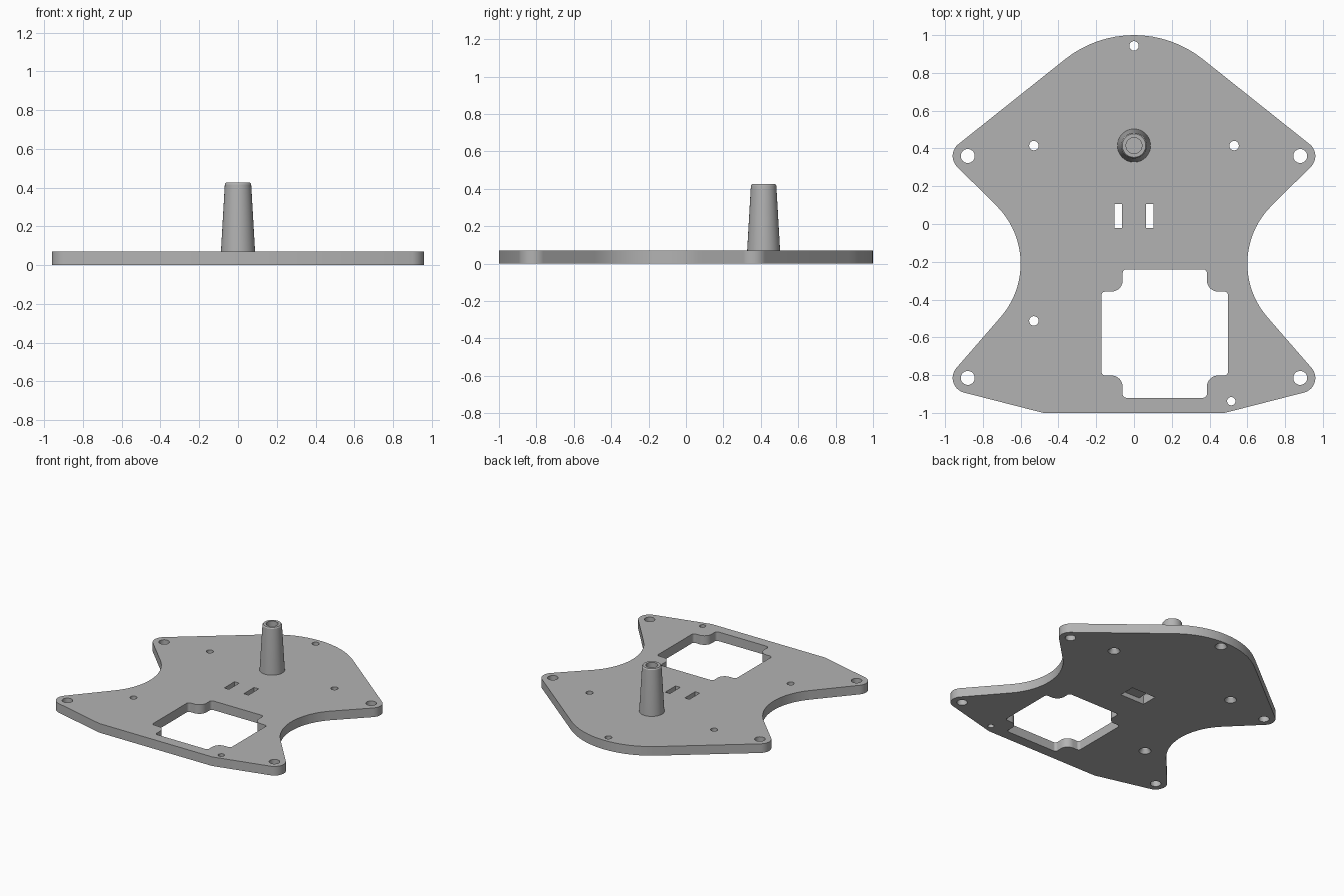
import bpy, bmesh, math
from mathutils import Vector

cube = bpy.data.objects.get("Cube")
if cube:
    bpy.data.objects.remove(cube)

THICK = 0.07
PEG_Y = 0.415

grey = bpy.data.materials.new("plain grey")
grey.use_nodes = True
colour = (0.45, 0.45, 0.45, 1)
grey.diffuse_color = colour
grey.node_tree.nodes["Principled BSDF"].inputs["Base Color"].default_value = colour


def outline(circles, step=math.radians(5)):
    """Counter-clockwise loop wrapped round (x, y, r); negative r is concave."""
    n = len(circles)
    normals = []
    for i in range(n):
        x1, y1, r1 = circles[i]
        x2, y2, r2 = circles[(i + 1) % n]
        dx, dy = x2 - x1, y2 - y1
        normals.append(math.atan2(dy, dx) - math.acos((r1 - r2) / math.hypot(dx, dy)))
    points = []
    for i, (x, y, r) in enumerate(circles):
        start = normals[i - 1]
        turn = (normals[i] - start + math.pi) % math.tau - math.pi
        count = max(1, math.ceil(abs(turn) / step)) if r else 0
        for k in range(count + 1):
            a = start + turn * (k / count if count else 0)
            points.append((x + r * math.cos(a), y + r * math.sin(a)))
            if not count:
                break
    return points


def new_object(name, bm):
    bmesh.ops.recalc_face_normals(bm, faces=bm.faces)
    mesh = bpy.data.meshes.new(name)
    bm.to_mesh(mesh)
    bm.free()
    mesh.materials.append(grey)
    obj = bpy.data.objects.new(name, mesh)
    bpy.context.collection.objects.link(obj)
    return obj


def prism(name, points, z0, z1):
    bm = bmesh.new()
    face = bm.faces.new([bm.verts.new((x, y, z0)) for x, y in points])
    top = bmesh.ops.extrude_face_region(bm, geom=[face])["geom"]
    verts = [v for v in top if isinstance(v, bmesh.types.BMVert)]
    bmesh.ops.translate(bm, verts=verts, vec=(0, 0, z1 - z0))
    return new_object(name, bm)


def lathe(name, profile, x, y, steps=48):
    """Revolve a closed (radius, z) profile about a vertical axis."""
    bm = bmesh.new()
    verts = [bm.verts.new((x + r, y, z)) for r, z in profile]
    edges = [bm.edges.new(pair) for pair in zip(verts, verts[1:])]
    bmesh.ops.spin(bm, geom=verts + edges, cent=(x, y, 0), axis=(0, 0, 1),
                   angle=math.tau, steps=steps)
    bmesh.ops.remove_doubles(bm, verts=bm.verts, dist=1e-5)
    return new_object(name, bm)


def activate(obj):
    bpy.ops.object.select_all(action='DESELECT')
    obj.select_set(True)
    bpy.context.view_layer.objects.active = obj


def cut(target, cutter):
    mod = target.modifiers.new("cut", 'BOOLEAN')
    mod.operation = 'DIFFERENCE'
    mod.solver = 'EXACT'
    mod.object = cutter
    activate(target)
    bpy.ops.object.modifier_apply(modifier=mod.name)
    bpy.data.objects.remove(cutter)


def rectangle(x0, x1, y0, y1):
    return [(x0, y0), (x1, y0), (x1, y1), (x0, y1)]


# Plate: right-hand half of the outline, then its mirror image
half = [(0.48, -1, 0), (0.88, -0.815, 0.08), (1.03, -0.21, -0.43), (0.88, 0.36, 0.08)]
mirrored = [(-x, y, r) for x, y, r in reversed(half)]
plate = prism("base_plate", outline(half + [(0, PEG_Y, 0.585)] + mirrored), 0, THICK)

# Large opening with stepped, rounded corners
quarter = [(0.315, 0.202, 0.02), (0.283, 0.282, -0.06), (0.203, 0.32, 0.02)]
opening = []
for sx, sy in ((1, 1), (-1, 1), (-1, -1), (1, -1)):
    corner = quarter if sx * sy > 0 else quarter[::-1]
    opening += [(0.163 + sx * x, -0.58 + sy * y, r) for x, y, r in corner]
cut(plate, prism("opening_cutter", outline(opening), -0.1, 0.2))

# Corner mounting holes and one plain small hole
plain_holes = [(sx * 0.88, y, 0.037) for sx in (-1, 1) for y in (0.36, -0.815)]
plain_holes.append((0.515, -0.938, 0.022))
for x, y, r in plain_holes:
    cut(plate, lathe("hole_cutter", [(0, -0.1), (r, -0.1), (r, 0.2), (0, 0.2)], x, y, 32))

# Small holes countersunk from below
for x, y in ((0, 0.943), (-0.53, PEG_Y), (0.53, PEG_Y), (-0.53, -0.513)):
    cut(plate, lathe("screw_cutter", [(0, -0.01), (0.042, -0.01), (0.042, 0), (0.025, 0.03),
                                      (0.025, 0.2), (0, 0.2)], x, y, 32))

# Strap slots and the shallow pocket joining them underneath
for x in (-0.083, 0.083):
    cut(plate, prism("slot_cutter", rectangle(x - 0.02, x + 0.02, -0.02, 0.105), -0.1, 0.2))
cut(plate, prism("pocket_cutter", rectangle(-0.103, 0.103, -0.02, 0.105), -0.1, 0.035))

# Tapered hollow peg
peg = lathe("peg", [(0, THICK - 0.01), (0.088, THICK - 0.01), (0.088, THICK), (0.068, 0.417),
                    (0.062, 0.425), (0.042, 0.425), (0.042, 0.12), (0, 0.12)], 0, PEG_Y)

for obj in (plate, peg):
    activate(obj)
    bpy.ops.object.shade_smooth_by_angle(angle=math.radians(25))
